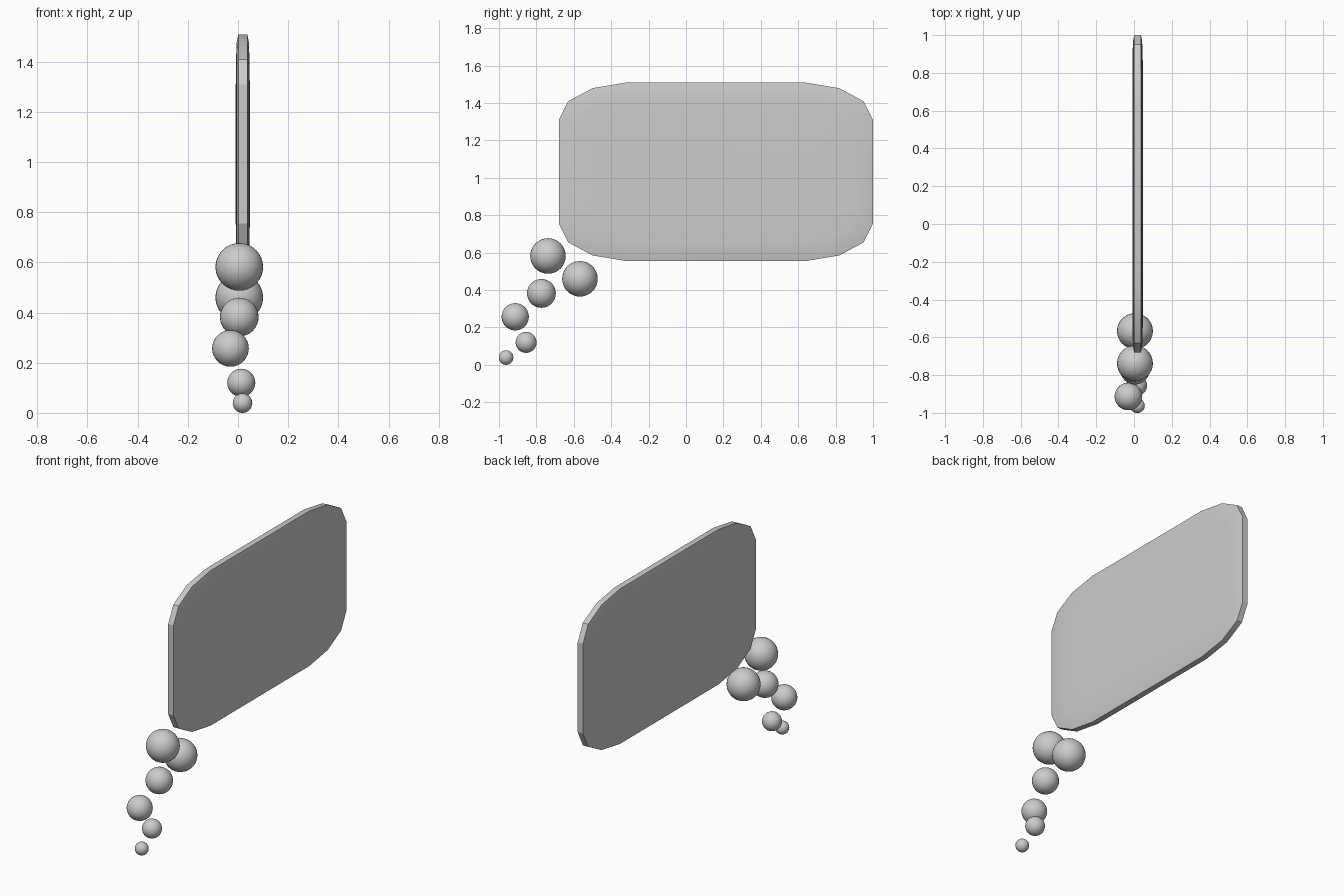
import bpy, bmesh, math

if "Cube" in bpy.data.objects:
    bpy.data.objects.remove(bpy.data.objects["Cube"])

CX, CY, CZ = 0.019, 0.16, 1.032      # panel centre
HY, HZ = 0.84, 0.477                 # panel half width and half height
CORNER = [(0, 0.20), (0.05, 0.10), (0.18, 0.03), (0.36, 0)]


def outline(inset):
    """Rounded rectangle, anticlockwise seen from +x, shrunk by inset."""
    k = 1 - inset / 0.4
    q = [(HY - inset - a * k, HZ - inset - b * k) for a, b in CORNER]
    return (q + [(-y, z) for y, z in reversed(q)]
            + [(-y, -z) for y, z in q] + [(y, -z) for y, z in reversed(q)])


def smooth(obj):
    bpy.ops.object.select_all(action='DESELECT')
    obj.select_set(True)
    bpy.context.view_layer.objects.active = obj
    bpy.ops.object.shade_smooth_by_angle(angle=math.radians(25))


# Speech panel: slightly pillowed slab, thinner towards its rim
section = [(0.2, 0.028), (0.1, 0.027), (0.03, 0.024), (0, 0.018)]
section = [(i, -t) for i, t in section] + [(i, t) for i, t in reversed(section)]
bm = bmesh.new()
rings = [[bm.verts.new((CX + t, CY + y, CZ + z)) for y, z in outline(i)]
         for i, t in section]
for a, b in zip(rings, rings[1:]):
    n = len(a)
    for j in range(n):
        bm.faces.new((a[j], a[(j + 1) % n], b[(j + 1) % n], b[j]))
bm.faces.new(rings[0])
bm.faces.new(rings[-1])
bmesh.ops.recalc_face_normals(bm, faces=bm.faces)
mesh = bpy.data.meshes.new("bubble_panel")
bm.to_mesh(mesh)
bm.free()
panel = bpy.data.objects.new("bubble_panel", mesh)
bpy.context.collection.objects.link(panel)
smooth(panel)

# Trail of balls leading down from the panel corner: x, y, z, radius
balls = [(0.005, -0.738, 0.582, 0.095), (0.005, -0.567, 0.460, 0.095),
         (0.005, -0.773, 0.382, 0.077), (-0.030, -0.913, 0.257, 0.073),
         (0.013, -0.855, 0.120, 0.056), (0.018, -0.962, 0.039, 0.039)]
for n, (x, y, z, r) in enumerate(balls, 1):
    bpy.ops.mesh.primitive_uv_sphere_add(segments=32, ring_count=16, radius=r,
                                         location=(x, y, z))
    ball = bpy.context.object
    ball.name = f"trail_ball_{n}"
    smooth(ball)
